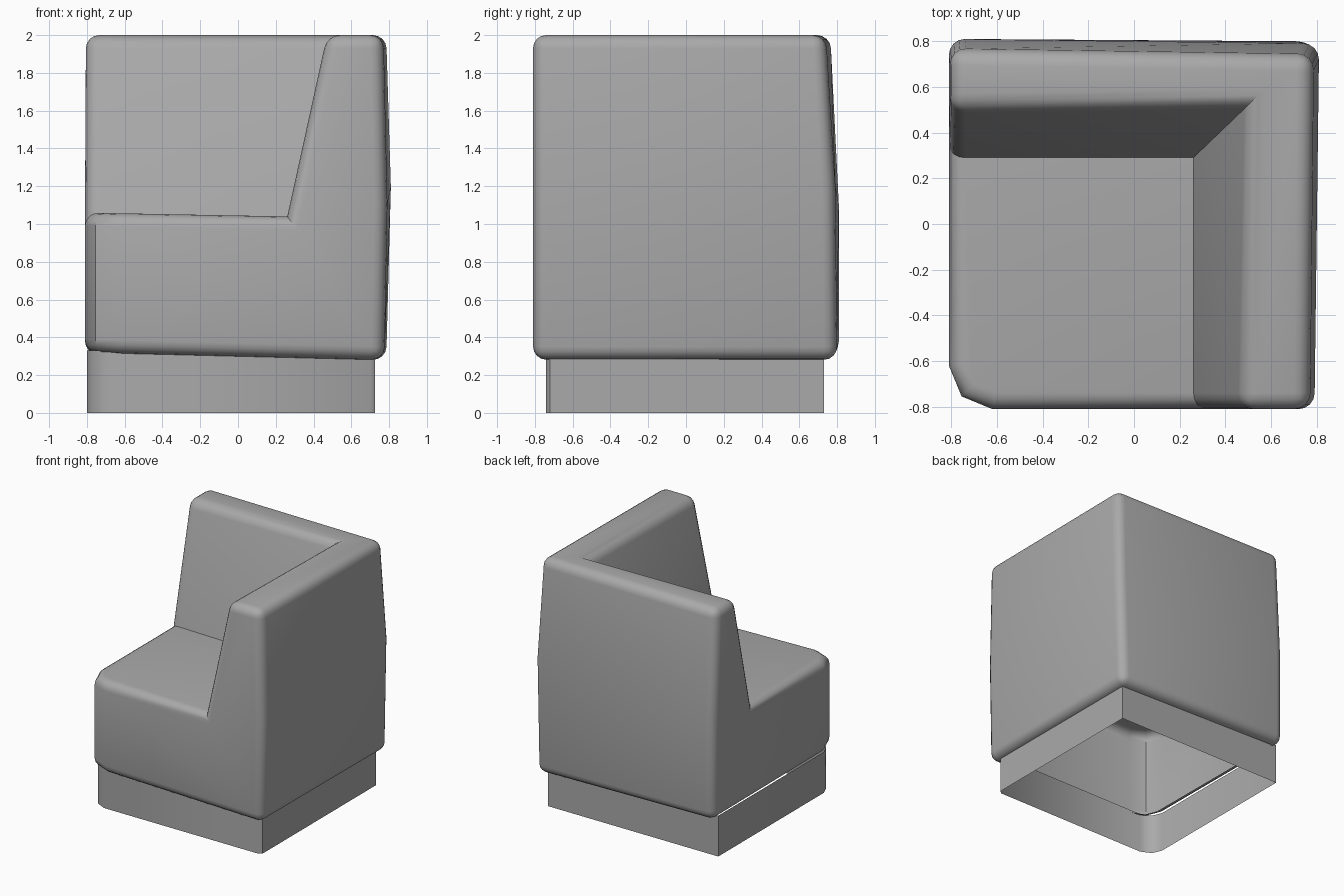
import bpy, bmesh

cube = bpy.data.objects.get("Cube")
if cube:
    bpy.data.objects.remove(cube, do_unlink=True)

grey = bpy.data.materials.new("grey_fabric")
grey.use_nodes = True
colour = (0.4, 0.4, 0.4, 1)
grey.diffuse_color = colour
grey.node_tree.nodes["Principled BSDF"].inputs["Base Color"].default_value = colour


def finish(bm, name, angle):
    mesh = bpy.data.meshes.new(name)
    bm.to_mesh(mesh)
    bm.free()
    obj = bpy.data.objects.new(name, mesh)
    bpy.context.collection.objects.link(obj)
    mesh.materials.append(grey)
    bpy.ops.object.select_all(action="DESELECT")
    obj.select_set(True)
    bpy.context.view_layer.objects.active = obj
    bpy.ops.object.shade_smooth_by_angle(angle=angle)
    return obj


def round_edges(bm, edges, size, segments):
    bmesh.ops.bevel(bm, geom=edges, offset=size, offset_type="OFFSET",
                    segments=segments, profile=0.5, affect="EDGES",
                    clamp_overlap=True)


# Upholstered corner body: 0 = bottom, 1 = seat, m = outer bulge, 2 = crest
points = {
    "A0": (-.81, -.81, .32), "A1": (-.81, -.81, 1.06),
    "B1": (.26, -.81, 1.04), "B2": (.47, -.81, 2),
    "C0": (.775, -.81, .28), "Cm": (.79, -.81, 1.1), "C2": (.77, -.81, 2),
    "D0": (.785, .8, .28), "Dm": (.81, .79, 1.2), "D2": (.785, .74, 2),
    "E0": (-.81, .81, .31), "Em": (-.81, .81, 1.1), "E2": (-.805, .765, 2),
    "F1": (-.81, .29, 1.06), "F2": (-.805, .5, 2),
    "G1": (.26, .29, 1.04), "G2": (.5, .52, 2),
}
faces = ["A0 C0 Cm C2 B2 B1 A1", "E0 A0 A1 F1 F2 E2 Em",
         "D0 E0 Em Dm", "Dm Em E2 D2", "C0 D0 Dm Cm", "Cm Dm D2 C2",
         "A1 B1 G1 F1", "B1 B2 G2 G1", "G1 G2 F2 F1",
         "B2 C2 D2 G2", "G2 D2 E2 F2", "A0 E0 D0 C0"]
bm = bmesh.new()
verts = {key: bm.verts.new(co) for key, co in points.items()}
for face in faces:
    bm.faces.new([verts[key] for key in face.split()])
bmesh.ops.recalc_face_normals(bm, faces=bm.faces)

# Cut the free seat corner, then round every hard outer edge
round_edges(bm, [bm.edges.get((verts["A0"], verts["A1"]))], 0.19, 2)
bm.normal_update()
round_edges(bm, [e for e in bm.edges if e.calc_face_angle_signed() > 0.95], 0.07, 4)

# Leave the underside open, with a narrow turned-in rim
bm.normal_update()
underside = [f for f in bm.faces if f.normal.z < -0.9 and f.calc_area() > 1]
bmesh.ops.delete(bm, geom=underside, context="FACES")
finish(bm, "upholstered_body", 0.7)

# Hollow plinth with one cut corner
bm = bmesh.new()
outline = [(-.8, -.62), (-.765, -.7), (-.68, -.74), (.7, -.74), (.725, -.72),
           (.725, .73), (-.8, .73)]
bottom = [bm.verts.new((x, y, 0)) for x, y in outline]
top = [bm.verts.new((x, y, .33)) for x, y in outline]
for i in range(len(outline)):
    j = (i + 1) % len(outline)
    bm.faces.new((bottom[i], bottom[j], top[j], top[i]))
finish(bm, "plinth", 0.8)
